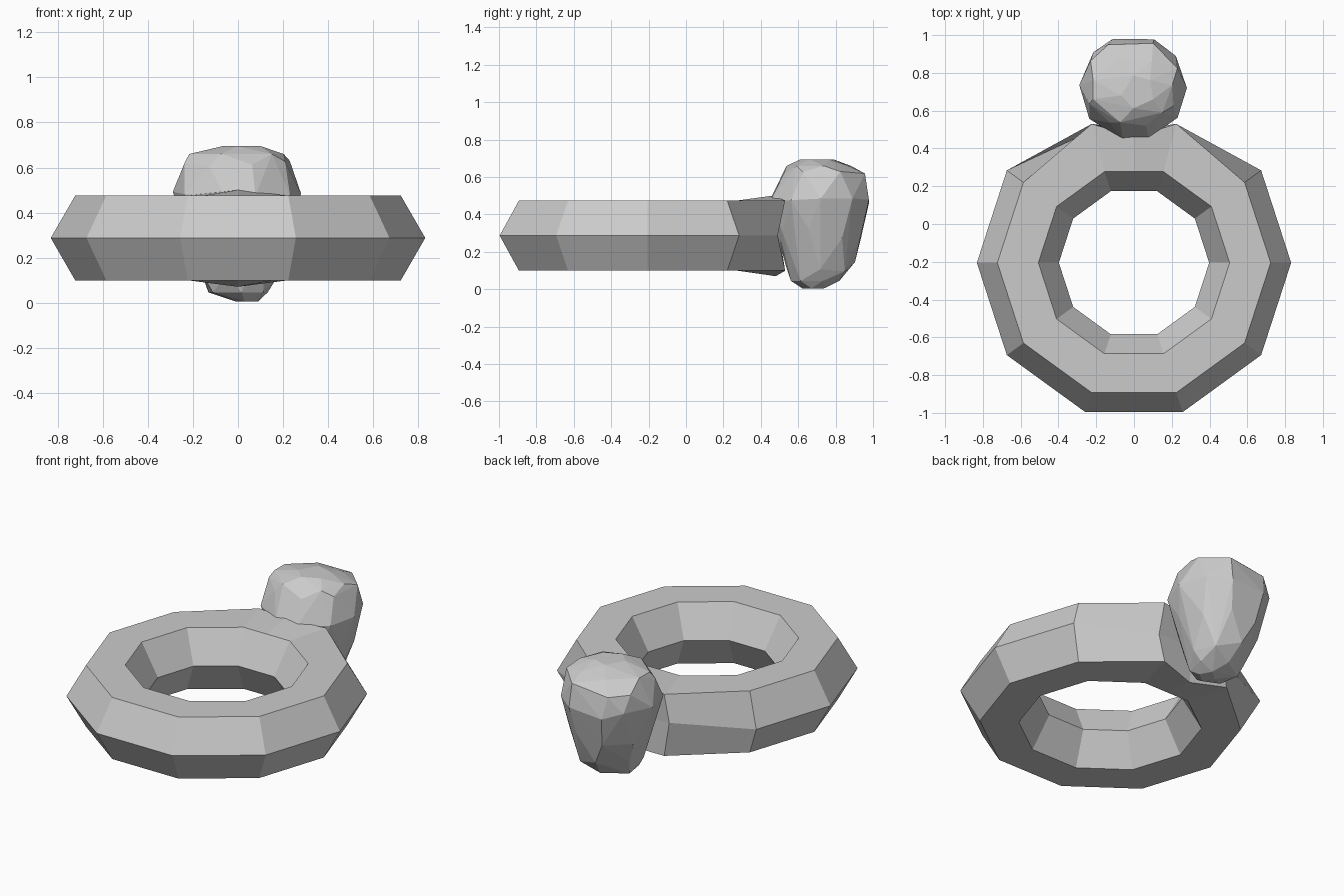
import bpy, bmesh, math, random
from mathutils import Vector

cube = bpy.data.objects.get("Cube")
if cube:
    bpy.data.objects.remove(cube, do_unlink=True)

grey = bpy.data.materials.new("plain grey")
grey.use_nodes = True
COLOUR = (0.6, 0.6, 0.6, 1)
grey.diffuse_color = COLOUR
grey.node_tree.nodes["Principled BSDF"].inputs["Base Color"].default_value = COLOUR


def finish(bm, name):
    bmesh.ops.recalc_face_normals(bm, faces=bm.faces)
    mesh = bpy.data.meshes.new(name)
    bm.to_mesh(mesh)
    bm.free()
    mesh.materials.append(grey)
    obj = bpy.data.objects.new(name, mesh)
    bpy.context.collection.objects.link(obj)
    return obj


# Ring band: ten hexagonal sections, plus one in the middle of the back seat
MAJOR, MINOR, CENTRE_Y, CENTRE_Z = 0.615, 0.217, -0.205, 0.287
bm = bmesh.new()


def section(step):
    a = math.radians(36 * step)
    points = []
    for k in range(6):
        b = math.radians(60 * k)
        r = MAJOR + MINOR * math.cos(b)
        points.append(Vector((r * math.cos(a), CENTRE_Y + r * math.sin(a),
                              CENTRE_Z + MINOR * math.sin(b))))
    return points


sections = [section(s) for s in range(10)]
# Flattened seat on the two back sections
for s in (2, 3):
    side = 1 if s == 2 else -1
    sections[s][0] = Vector((side * 0.23, 0.49, CENTRE_Z))
    for k in (1, 5):
        sections[s][k].y = 0.53
middle = [(p + q) / 2 for p, q in zip(sections[2], sections[3])]
middle[0].y = 0.5
middle[1] = Vector((0, 0.46, 0.50))
middle[5] = Vector((0, 0.48, 0.07))
sections.insert(3, middle)

loops = [[bm.verts.new(p) for p in sec] for sec in sections]
for i, loop in enumerate(loops):
    following = loops[(i + 1) % len(loops)]
    for k in range(6):
        n = (k + 1) % 6
        bm.faces.new((loop[k], following[k], following[n], loop[n]))
finish(bm, "ring_band")

# Rough stone: uneven rings wrapped in a faceted hull
# Each ring: height, centre x, centre y, half width, half depth, sides
RINGS = [
    (0.005, 0.04, 0.68, 0.05, 0.06, 4),
    (0.045, 0.0, 0.69, 0.14, 0.13, 6),
    (0.12, 0.0, 0.715, 0.17, 0.19, 7),
    (0.30, 0.0, 0.72, 0.23, 0.235, 8),
    (0.49, -0.005, 0.72, 0.285, 0.28, 10),
    (0.615, -0.01, 0.745, 0.255, 0.235, 8),
    (0.66, -0.01, 0.71, 0.215, 0.18, 7),
    (0.695, 0.02, 0.70, 0.09, 0.09, 5),
]
random.seed(4)
bm = bmesh.new()
for i, (z, cx, cy, rx, ry, sides) in enumerate(RINGS):
    for k in range(sides):
        a = math.tau * (k + 0.5 * (i % 2) + random.uniform(-0.2, 0.2)) / sides
        lift = random.uniform(-0.03, 0.03) if 1 < i < 6 else 0
        bm.verts.new((cx + rx * math.cos(a), cy + ry * math.sin(a), z + lift))
hull = bmesh.ops.convex_hull(bm, input=bm.verts[:])
spare = {v for v in hull["geom_interior"] + hull["geom_unused"]
         if isinstance(v, bmesh.types.BMVert)}
bmesh.ops.delete(bm, geom=list(spare), context="VERTS")
finish(bm, "rough_stone")
